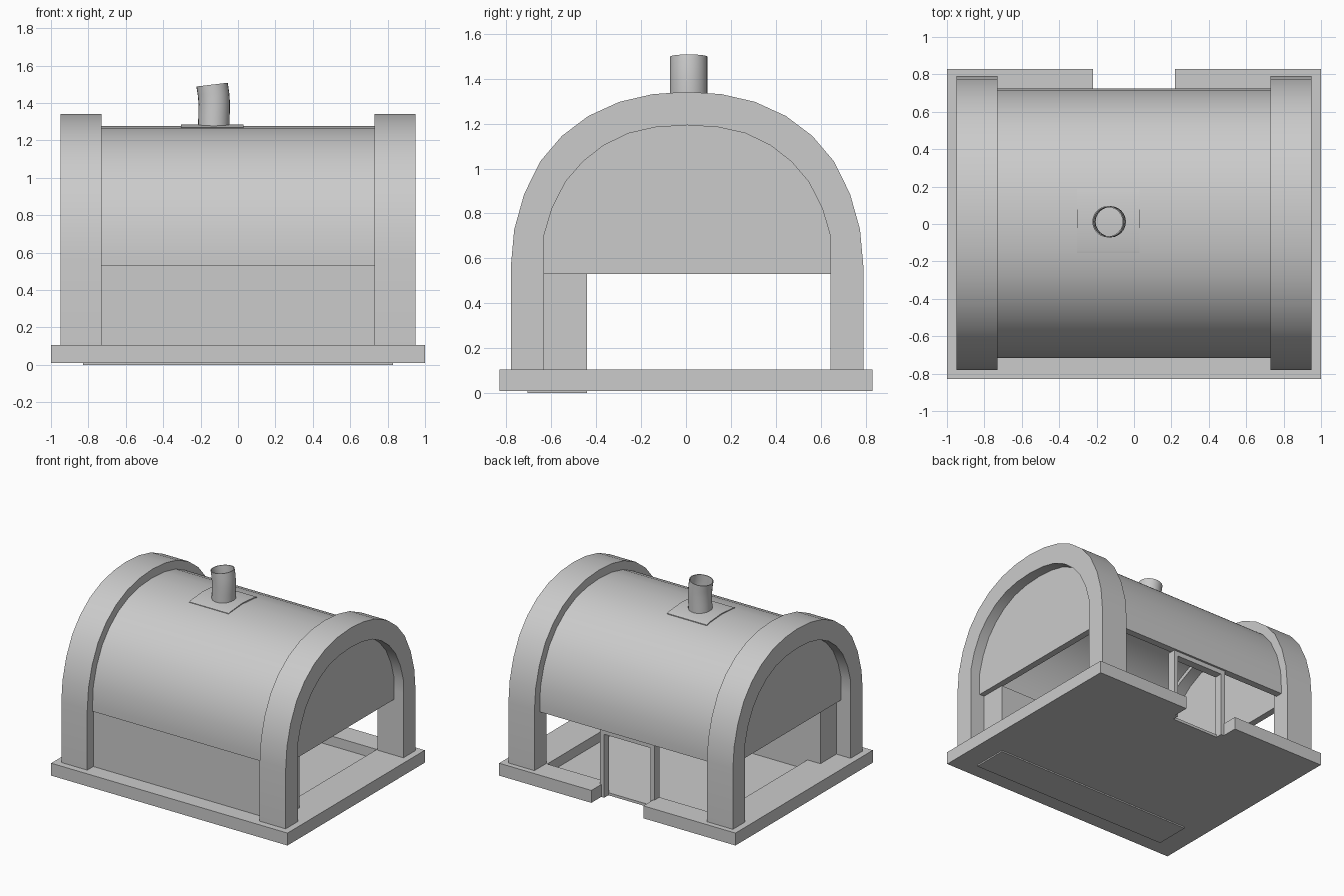
import bpy, bmesh, math
from mathutils import Vector

if "Cube" in bpy.data.objects:
    bpy.data.objects.remove(bpy.data.objects["Cube"])

CY = 0.005  # arch centre line in y


def finish(name, bm, smooth=False):
    bmesh.ops.recalc_face_normals(bm, faces=bm.faces)
    me = bpy.data.meshes.new(name)
    bm.to_mesh(me)
    bm.free()
    ob = bpy.data.objects.new(name, me)
    bpy.context.collection.objects.link(ob)
    if smooth:
        bpy.ops.object.select_all(action='DESELECT')
        bpy.context.view_layer.objects.active = ob
        ob.select_set(True)
        bpy.ops.object.shade_smooth_by_angle(angle=math.radians(30))
    return ob


def extrude(name, pts, vec, smooth=False):
    """Closed outline of 3D points swept along vec."""
    bm = bmesh.new()
    f = bm.faces.new([bm.verts.new(p) for p in pts])
    r = bmesh.ops.extrude_face_region(bm, geom=[f], use_keep_orig=True)
    verts = [g for g in r['geom'] if isinstance(g, bmesh.types.BMVert)]
    bmesh.ops.translate(bm, verts=verts, vec=Vector(vec))
    return finish(name, bm, smooth)


def prism_x(name, yz, x0, x1, smooth=False):
    return extrude(name, [(x0, y, z) for y, z in yz], (x1 - x0, 0, 0), smooth)


def box(name, x0, x1, y0, y1, z0, z1):
    return prism_x(name, [(y0, z0), (y1, z0), (y1, z1), (y0, z1)], x0, x1)


# Half profiles of the arch, from springing to crown
OUTER = [(.785, .565), (.770, .729), (.726, .886), (.654, 1.032), (.558, 1.145),
         (.440, 1.234), (.302, 1.297), (.154, 1.331), (0, 1.342)]
INNER = [(.638, .600), (.638, .700), (.602, .822), (.541, .942), (.464, 1.031),
         (.372, 1.103), (.260, 1.157), (.140, 1.184), (0, 1.193)]


def profile(t, zb):
    """Full arch line between inner (t=0) and outer (t=1), feet at zb."""
    half = [(a[0] + (b[0] - a[0]) * t, a[1] + (b[1] - a[1]) * t)
            for a, b in zip(INNER, OUTER)]
    half = [(half[0][0], zb)] + half
    return [(CY + y, z) for y, z in half] + [(CY - y, z) for y, z in half[-2::-1]]


# Base: U-shaped rim with a doorway gap, low floor inside
rim = [(-1, -.83), (1, -.83), (1, .83), (.22, .83), (.22, .65), (.72, .65),
       (.72, -.44), (-.72, -.44), (-.72, .65), (-.22, .65), (-.22, .83), (-1, .83)]
extrude("base_rim", [(x, y, .01) for x, y in rim], (0, 0, .095))
box("floor", -.72, .72, -.44, .66, .01, .03)

# Front wall under the roof
box("front_wall", -.83, .83, -.707, -.44, 0, .53)

# End arches
for side, x0, x1 in (("left", -.95, -.73), ("right", .73, .95)):
    prism_x(side + "_arch", profile(1, .1) + profile(0, .1)[::-1], x0, x1, True)

# Barrel roof shell and recessed end panels
prism_x("roof", profile(.56, .53) + profile(.2, .53)[::-1], -.86, .86, True)
for side, x0, x1 in (("left", -.87, -.82), ("right", .82, .87)):
    prism_x(side + "_end_panel", profile(.1, .53), x0, x1)

# Door frame at the back
door = [(-.23, .01), (-.23, .53), (.23, .53), (.23, .01),
        (.195, .01), (.195, .495), (-.195, .495), (-.195, .01)]
extrude("door_frame", [(x, .65, z) for x, z in door], (0, .06, 0))

# Chimney plate following the roof curve
top = [(-.155, 1.268), (-.14, 1.272), (.005, 1.285), (.15, 1.274), (.185, 1.265)]
prism_x("chimney_plate", top + [(y, z - .02) for y, z in top[::-1]], -.305, .03, True)

# Slightly bent open chimney pipe
rings = [(1.26, -.130, 0), (1.34, -.128, .02), (1.40, -.127, .05),
         (1.45, -.131, .09), (1.498, -.139, .12)]   # height, centre x, tilt
bm = bmesh.new()
N = 24
path = [(z, x, t, .084) for z, x, t in rings] + [(z, x, t, .078) for z, x, t in rings[::-1]]
loops = []
for z, cx, tilt, r in path:
    loops.append([bm.verts.new((cx + r * math.cos(a), .012 + r * math.sin(a),
                                z + tilt * r * math.cos(a)))
                  for a in (2 * math.pi * i / N for i in range(N))])
for j, lo in enumerate(loops):
    hi = loops[(j + 1) % len(loops)]
    for i in range(N):
        k = (i + 1) % N
        bm.faces.new((lo[i], lo[k], hi[k], hi[i]))
finish("chimney_pipe", bm, True)
